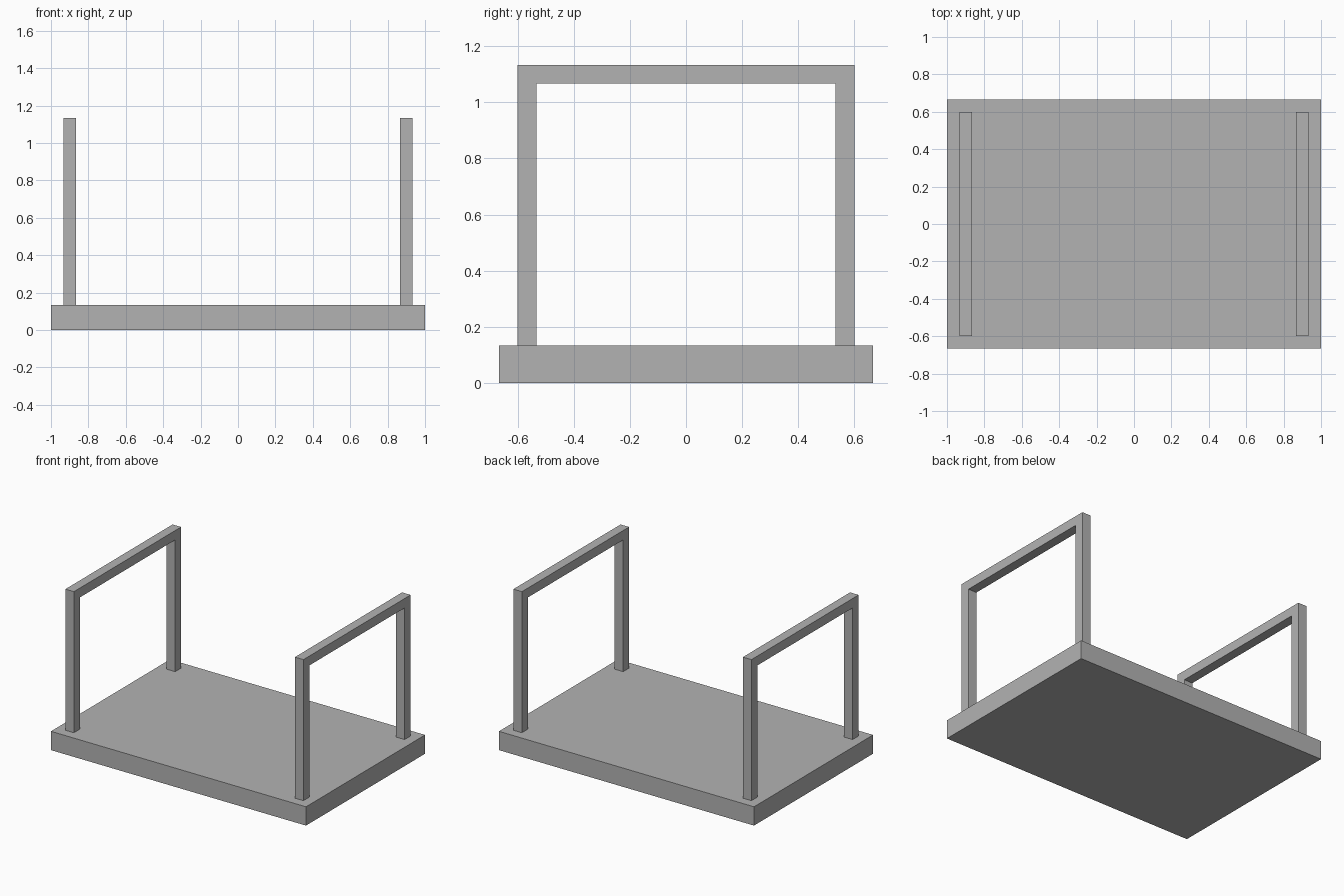
import bpy
import bmesh

# Remove the default cube
cube = bpy.data.objects.get("Cube")
if cube:
    bpy.data.objects.remove(cube, do_unlink=True)

# Main dimensions
LENGTH, DEPTH, SLAB = 2.0, 1.3333, 0.1333
BAR = 0.0667                # square section of the handles
HANDLE_X = 0.9              # centre of each handle
HANDLE_Y = 0.6              # outer half width
TOP = 1.1333

grey = bpy.data.materials.new("plain_grey")
grey.use_nodes = True
colour = (0.45, 0.45, 0.45, 1.0)
grey.diffuse_color = colour
grey.node_tree.nodes["Principled BSDF"].inputs["Base Color"].default_value = colour


def make_object(name, bm):
    bmesh.ops.recalc_face_normals(bm, faces=bm.faces)
    mesh = bpy.data.meshes.new(name)
    bm.to_mesh(mesh)
    bm.free()
    mesh.materials.append(grey)
    obj = bpy.data.objects.new(name, mesh)
    bpy.context.collection.objects.link(obj)
    return obj


def make_handle(name, x):
    """Upside-down U profile in the YZ plane, extruded along X."""
    inner = HANDLE_Y - BAR
    half = [(HANDLE_Y, SLAB), (HANDLE_Y, TOP)]
    half_in = [(inner, TOP - BAR), (inner, SLAB)]
    outline = (half + [(-y, z) for y, z in reversed(half)]
               + [(-y, z) for y, z in reversed(half_in)] + half_in)
    bm = bmesh.new()
    face = bm.faces.new([bm.verts.new((x - BAR / 2, y, z)) for y, z in outline])
    result = bmesh.ops.extrude_face_region(bm, geom=[face])
    verts = [v for v in result["geom"] if isinstance(v, bmesh.types.BMVert)]
    bmesh.ops.translate(bm, verts=verts, vec=(BAR, 0, 0))
    # the extrusion keeps the starting face, so the solid is closed
    return make_object(name, bm)


# Base slab
bm = bmesh.new()
bmesh.ops.create_cube(bm, size=1.0)
bmesh.ops.scale(bm, verts=bm.verts, vec=(LENGTH, DEPTH, SLAB))
bmesh.ops.translate(bm, verts=bm.verts, vec=(0, 0, SLAB / 2))
make_object("base_slab", bm)

# Handles at both ends
for side, sign in (("left", 1), ("right", -1)):
    make_handle(side + "_handle", sign * HANDLE_X)
